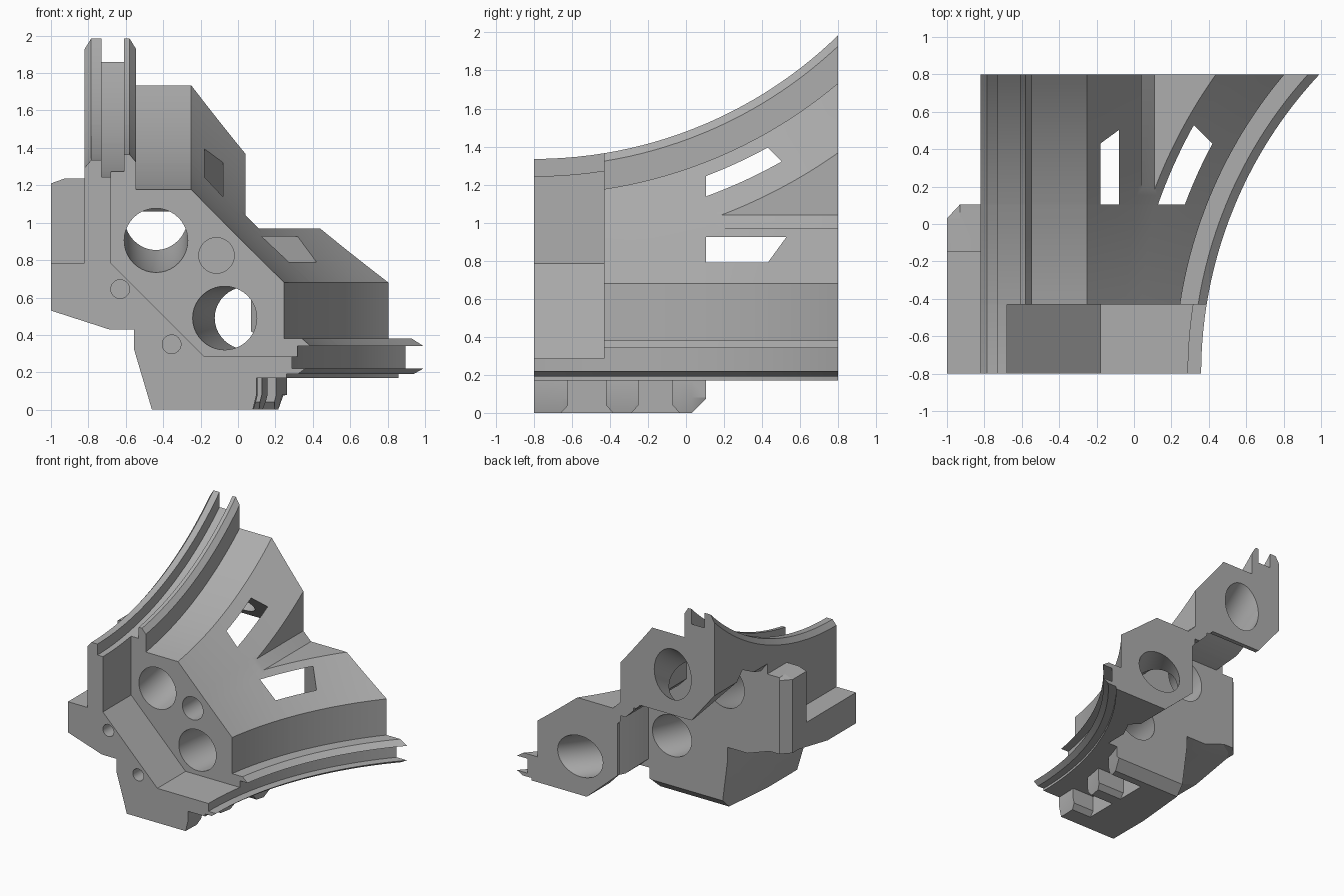
import bpy, bmesh
from math import sin, cos, pi, sqrt

if "Cube" in bpy.data.objects:
    bpy.data.objects.remove(bpy.data.objects["Cube"])

grey = bpy.data.materials.new("plain_grey")
grey.use_nodes = True
grey.diffuse_color = (0.42, 0.42, 0.42, 1)
grey.node_tree.nodes["Principled BSDF"].inputs["Base Color"].default_value = (0.42, 0.42, 0.42, 1)

FRONT, STEP, BACK, END = -0.8, -0.43, 0.105, 0.8
AXIS_Z, AXIS_X = 3.629, 2.699      # centres of the upper and lower sweeps


def sweep(axis, r, y):
    """Distance of a swept circle of radius r from the base plane."""
    return axis - sqrt(r * r - (y - FRONT) ** 2)


def up(r, y):
    return sweep(AXIS_Z, r, y)


def side(r, y):
    return sweep(AXIS_X, r, y)


def spread(a, b, n):
    return [a + (b - a) * i / n for i in range(n + 1)]


def loft(name, stations, place=lambda p, s: (p[0], s, p[1])):
    """Skin a list of (position, section points) and cap both ends."""
    bm = bmesh.new()
    rings = [[bm.verts.new(place(p, s)) for p in pts] for s, pts in stations]
    n = len(rings[0])
    for a, b in zip(rings, rings[1:]):
        for i in range(n):
            j = (i + 1) % n
            bm.faces.new((a[i], a[j], b[j], b[i]))
    bm.faces.new(rings[0])
    bm.faces.new(rings[-1])
    bmesh.ops.recalc_face_normals(bm, faces=bm.faces)
    me = bpy.data.meshes.new(name)
    bm.to_mesh(me)
    bm.free()
    me.materials.append(grey)
    ob = bpy.data.objects.new(name, me)
    bpy.context.collection.objects.link(ob)
    return ob


def cut(ob, cutters):
    for c in cutters:
        m = ob.modifiers.new("cut", "BOOLEAN")
        m.operation, m.solver, m.object = "DIFFERENCE", "EXACT", c
    dg = bpy.context.evaluated_depsgraph_get()
    me = bpy.data.meshes.new_from_object(ob.evaluated_get(dg))
    ob.modifiers.clear()
    ob.data = me


# Rail and body outline: (across, radius) pairs for each sweep
UPPER = [(-.82, 2.335), (-.785, 2.294), (-.73, 2.294), (-.73, 2.385), (-.61, 2.385),
         (-.61, 2.294), (-.58, 2.294), (-.545, 2.335), (-.545, 2.48)]
LOWER = [(.38, 2.48), (.38, 2.385), (.34, 2.34), (.34, 2.41), (.22, 2.41),
         (.22, 2.34), (.19, 2.38), (.19, 2.44), (.17, 2.44)]


def top_outline(y):
    """Upper rail, two conical faces meeting in a valley, lower rail."""
    lo, hi = -.25, .6
    for _ in range(40):
        x = (lo + hi) / 2
        if up(2.73 + x, y) > x + AXIS_Z - AXIS_X:
            lo = x
        else:
            hi = x
    cone = [(x, up(2.73 + x, y)) for x in spread(-.25, lo, 6)]
    mirrored = [(z - .93, x + .93) for x, z in reversed(cone[:-1])]
    return [(x, up(r, y)) for x, r in UPPER] + cone + mirrored + [(side(r, y), z) for z, r in LOWER]


def foot_outline(y):
    """Curved foot and lower left corner of the block."""
    f = side(2.6, y)
    k = max(0, (y - STEP) / (BACK - STEP)) * .1
    e = max(0, y - .03)
    return [(f, .17), (f, .08), (f - .02, e), (-.46 + k / 2, e), (-.555 + k, .32 + k),
            (-.555 + k, .43 + k), (-.69 + k / 2, .43 + k), (-1 + e, .53 + k), (-1 + e, .785), (-.82, .785)]


def plate_outline(y):
    t = up(2.385, y)
    g = side(2.41, y)
    return ([(x, up(r, y)) for x, r in UPPER[:4]] + [(-.68, t), (-.68, .785), (-.18, .285), (g, .285)]
            + [(side(r, y), z) for z, r in LOWER[4:]] + foot_outline(y))


def arm_outline(y):
    return top_outline(y) + [(.35, .17), (.07, .42), (.07, .85), (-.14, 1.06), (-.61, 1.06), (-.82, 1.32)]


# Main solids
plate = loft("front_plate", [(y, plate_outline(y)) for y in spread(FRONT, STEP, 5)])
block = loft("centre_block", [(y, top_outline(y) + foot_outline(y))
                              for y in spread(STEP, .03, 7) + [BACK]])
arms = loft("curved_arms", [(y, arm_outline(y)) for y in spread(BACK, END, 14)])


def lug_outline(x):
    return [(x, .6), (x, 1.21), (max(x, -.93), 1.235), (-.78, 1.235), (-.78, .6)]


lug = loft("side_lug", [(-.15, lug_outline(-1)), (.03, lug_outline(-1)), (BACK, lug_outline(-.93))])


# Curved bores following each arm
def bore(name, centre, r0, upper):
    stations = []
    for y in spread(-.47, .9, 24):
        ring = []
        for i in range(40):
            a = 2 * pi * i / 40
            c, r = centre + .17 * sin(a), r0 + .17 * cos(a)
            ring.append((c, up(r, y)) if upper else (side(r, y), c))
        stations.append((y, ring))
    return loft(name, stations)


bores = [bore("upper_bore", -.4385, 2.749, True), bore("lower_bore", .49, 2.795, False)]


def drill(name, x, z, r, y0, y1):
    ring = [(x + r * cos(2 * pi * i / 32), z + r * sin(2 * pi * i / 32)) for i in range(32)]
    return loft(name, [(y0, ring), (y1, ring)])


pin = drill("pin_hole", -.115, .825, .095, -.5, -.2)
screws = [drill("screw_hole", -.63, .645, .05, -.9, -.6),
          drill("screw_hole", -.355, .35, .05, -.9, -.6)]

# Valley notch between the arms
wedge = [(.04, 2.3), (.04, 1.04), (.11, .97), (1.3, .97), (1.3, 2.3)]
notch = loft("notch", [(-.1, wedge), (1, wedge)])

# Access pockets behind the block, breaking out as windows
ys = spread(0, .43, 8)
pocket_up = [(y, up(2.55, y)) for y in ys] + [(1.32, .5), (0, .5)]
pocket_low = [(side(2.59, y), y) for y in ys] + [(-.6, 1.43), (-.6, 0)]
pockets = [loft("upper_pocket", [(-1.2, pocket_up), (-.08, pocket_up)], lambda p, s: (s, p[0], p[1])),
           loft("lower_pocket", [(-.2, pocket_low), (.925, pocket_low)], lambda p, s: (p[0], p[1], s))]

# Foot slots with flared mouths
slots = []
for a, b in ((-.62, -.42), (-.25, -.07)):
    pts = [(a - .045, -.01), (b + .045, -.01), (b, .04), (b, .17), (a, .17), (a, .04)]
    slots.append(loft("foot_slot", [(-.1, pts), (.5, pts)], lambda p, s: (s, p[0], p[1])))

cut(plate, screws + slots)
cut(block, bores + [pin, notch] + slots)
cut(arms, pockets + bores + [notch])
for c in bores + [pin, notch] + screws + pockets + slots:
    bpy.data.objects.remove(c)

# Smooth the curved faces, keep the edges crisp
bpy.ops.object.select_all(action="DESELECT")
for ob in (plate, block, arms, lug):
    ob.select_set(True)
bpy.context.view_layer.objects.active = block
bpy.ops.object.shade_smooth_by_angle(angle=.35)
